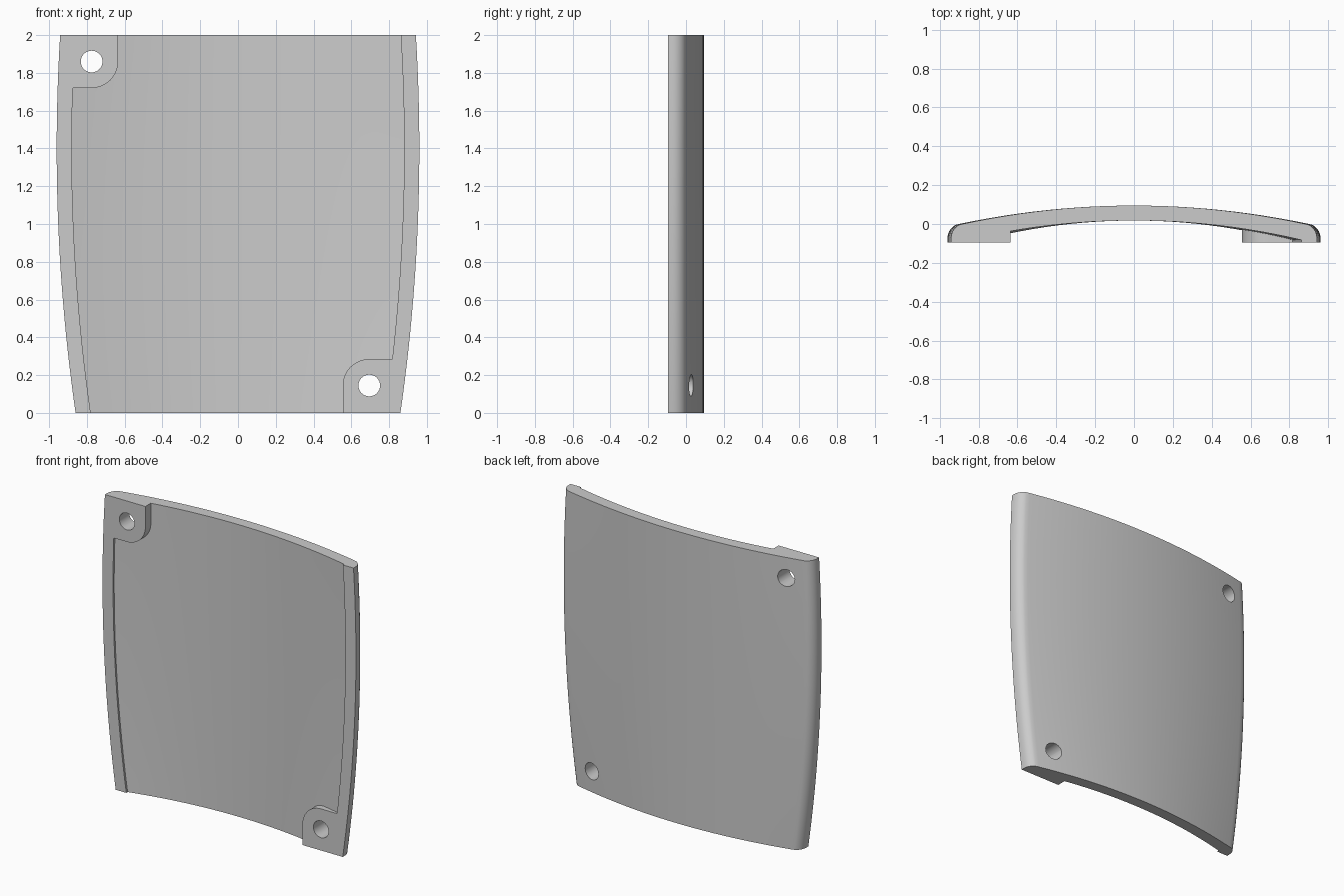
import bpy, bmesh, math

cube = bpy.data.objects.get("Cube")
if cube:
    bpy.data.objects.remove(cube, do_unlink=True)

HEIGHT = 2.0
FRONT = -0.095      # flat front of the rim
WIDEST = 0.96       # half width at the widest height
RIM = 0.08
HOLE_R, BOSS_R = 0.0575, 0.14
CORNERS = [(-0.775, 1.86, -1, 1), (0.695, 0.145, 1, -1)]  # hole x, z, outward signs


def half_width(z):
    return WIDEST - 0.051 * (z - 1.4) ** 2


def mesh_object(name, bm):
    bmesh.ops.recalc_face_normals(bm, faces=bm.faces)
    mesh = bpy.data.meshes.new(name)
    bm.to_mesh(mesh)
    bm.free()
    ob = bpy.data.objects.new(name, mesh)
    bpy.context.collection.objects.link(ob)
    return ob


def loft(name, rings):
    """Skin a stack of closed rings and cap both ends."""
    bm = bmesh.new()
    rows = [[bm.verts.new(p) for p in ring] for ring in rings]
    for a, b in zip(rows, rows[1:]):
        for i in range(len(a)):
            j = (i + 1) % len(a)
            bm.faces.new((a[i], a[j], b[j], b[i]))
    bm.faces.new(rows[0])
    bm.faces.new(rows[-1])
    return mesh_object(name, bm)


def prism(name, outline):
    """Extrude an outline in x and z right through the panel."""
    return loft(name, [[(x, y, z) for x, z in outline] for y in (-0.5, 0.5)])


def boolean(ob, cutter):
    mod = ob.modifiers.new("cut", 'BOOLEAN')
    mod.operation = 'DIFFERENCE'
    mod.solver = 'EXACT'
    mod.object = cutter
    cutter.hide_render = True


def bake(ob):
    deps = bpy.context.evaluated_depsgraph_get()
    mesh = bpy.data.meshes.new_from_object(ob.evaluated_get(deps))
    ob.modifiers.clear()
    ob.data = mesh


# Cross-section of the outside: bowed back, rounded edges, flat front
def outer_ring(z):
    s = half_width(z) / WIDEST
    edge, r = 0.89, 0.075
    back = [(x, 0.095 - 0.117 * x * x)
            for x in (edge * (i / 12 - 1) for i in range(25))]
    round_ = []
    for i in range(1, 9):
        a = math.radians(76 * (1 - i / 8))
        round_.append((WIDEST - r + r * math.cos(a), -0.072 + r * math.sin(a)))
    right = round_ + [(WIDEST, FRONT)]
    left = [(-x, y) for x, y in reversed(right)]
    return [(x * s, y, z) for x, y in left + back + right]


# Cross-section of the hollow in the front
def recess_ring(z):
    w = half_width(z)
    inner = w - RIM
    pts = [(-inner, -0.3, z)]
    for i in range(25):
        x = inner * (i / 12 - 1)
        pts.append((x, 0.018 - 0.13 * (x * WIDEST / w) ** 2, z))
    return pts + [(inner, -0.3, z)]


def levels(low, high, n=24):
    return [low + (high - low) * i / n for i in range(n + 1)]


panel = loft("curved_panel", [outer_ring(z) for z in levels(0, HEIGHT)])
recess = loft("recess_cutter", [recess_ring(z) for z in levels(-0.1, HEIGHT + 0.1)])
helpers = [recess]

# Corner bosses are left standing in the recess
for x, z, sx, sz in CORNERS:
    outline = [(x + sx * 0.6, z - sz * BOSS_R)]
    for i in range(13):
        a = math.pi / 2 * i / 12
        outline.append((x - sx * BOSS_R * math.sin(a), z - sz * BOSS_R * math.cos(a)))
    outline += [(x - sx * BOSS_R, z + sz * 0.5), (x + sx * 0.6, z + sz * 0.5)]
    boss = prism("boss_cutter", outline)
    boolean(recess, boss)
    helpers.append(boss)
bake(recess)
boolean(panel, recess)

# Screw holes through the bosses
for x, z, sx, sz in CORNERS:
    circle = [(x + HOLE_R * math.cos(math.tau * i / 32),
               z + HOLE_R * math.sin(math.tau * i / 32)) for i in range(32)]
    hole = prism("hole_cutter", circle)
    boolean(panel, hole)
    helpers.append(hole)
bake(panel)
for ob in helpers:
    bpy.data.objects.remove(ob, do_unlink=True)

# Plain grey finish
grey = bpy.data.materials.new("light grey")
grey.use_nodes = True
colour = (0.6, 0.6, 0.6, 1)
grey.diffuse_color = colour
grey.node_tree.nodes["Principled BSDF"].inputs["Base Color"].default_value = colour
panel.data.materials.clear()
panel.data.materials.append(grey)

bpy.ops.object.select_all(action='DESELECT')
panel.select_set(True)
bpy.context.view_layer.objects.active = panel
bpy.ops.object.shade_smooth_by_angle(angle=math.radians(30))
